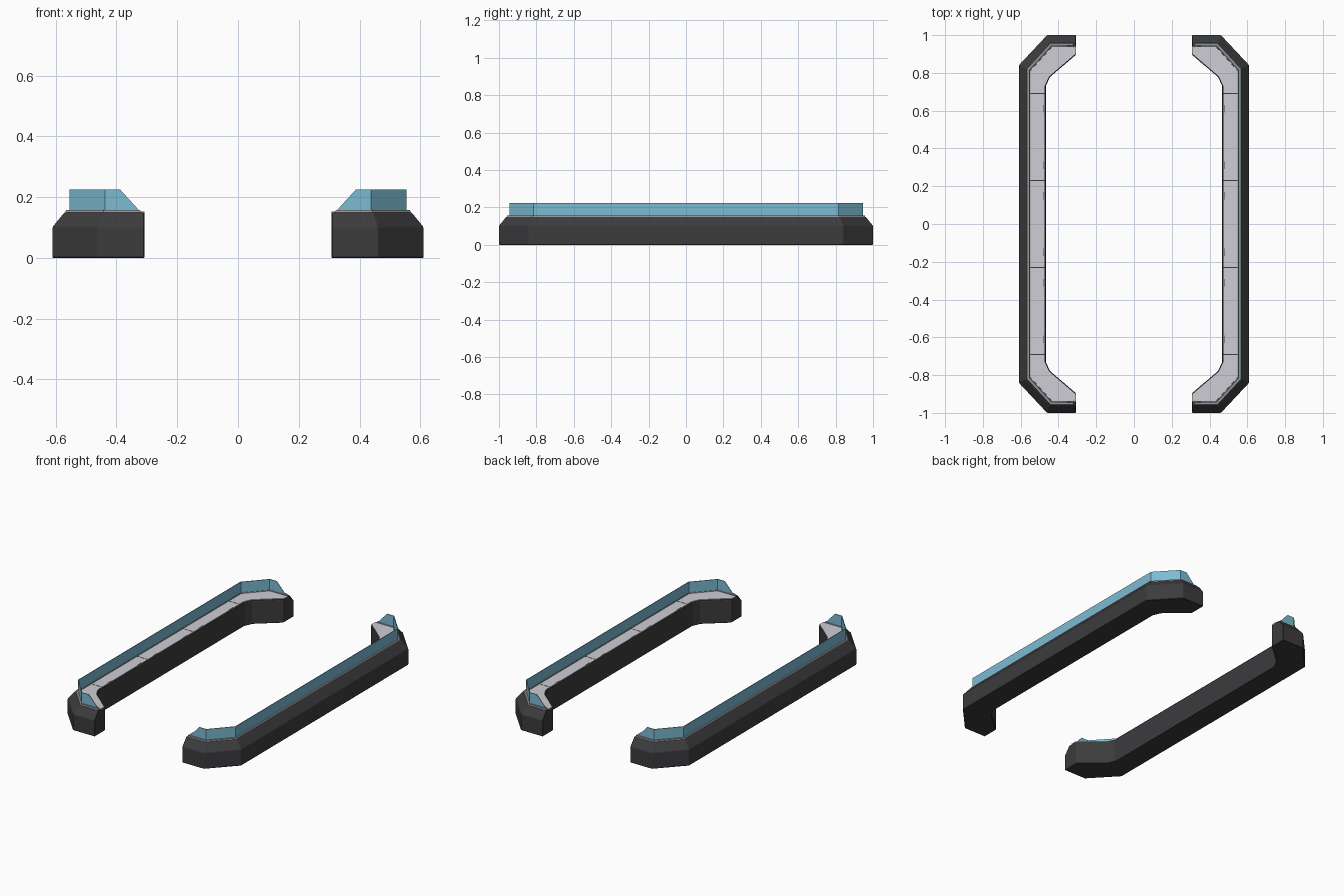
import bpy, bmesh

if "Cube" in bpy.data.objects:
    bpy.data.objects.remove(bpy.data.objects["Cube"])

def material(name, color):
    m = bpy.data.materials.new(name)
    m.diffuse_color = color
    m.use_nodes = True
    m.node_tree.nodes["Principled BSDF"].inputs["Base Color"].default_value = m.diffuse_color
    return m

DARK = material("dark_metal", (0.045, 0.045, 0.048, 1))
LIGHT = material("light_grey", (0.62, 0.61, 0.66, 1))
RIM = material("rim_grey", (0.3, 0.3, 0.32, 1))
GLASS = material("blue_glass", (0.2, 0.5, 0.65, 0.6))

# Plan of the +x, +y quarter: (point, mitred offset direction) from tip to long side
OUTER = [((0.308, 1.0), (0, -1)), ((0.46, 1.0), (-0.41, -1)), ((0.61, 0.84), (-1, -0.43))]
INNER = [((0.308, 0.895), (0, 1.34)), ((0.445, 0.778), (0.79, 0.6)), ((0.467, 0.73), (1, 0.24))]

def plan(side, inset):
    """Six plan points of one rail, front tip to back tip, moved inward by inset."""
    half = [(p[0] + d[0] * inset, p[1] + d[1] * inset) for p, d in side]
    return [(x, -y) for x, y in half] + [(x, y) for x, y in reversed(half)]

def finish(bm, name, mat, bevel=0):
    bmesh.ops.recalc_face_normals(bm, faces=bm.faces[:])
    me = bpy.data.meshes.new(name)
    bm.to_mesh(me)
    bm.free()
    ob = bpy.data.objects.new(name, me)
    bpy.context.collection.objects.link(ob)
    me.materials.append(mat)
    if bevel:
        b = ob.modifiers.new("bevel", 'BEVEL')
        b.width = bevel
        b.segments = 1
        b.limit_method = 'ANGLE'
    m = ob.modifiers.new("mirror", 'MIRROR')
    m.use_mirror_merge = False
    return ob

def loft(name, profile, mat, bevel=0, tips=None):
    """Sweep a closed profile of (side, inset, z) along the rail; tips gives end x per point."""
    bm = bmesh.new()
    cols = []
    for i, (side, inset, z) in enumerate(profile):
        pts = plan(side, inset)
        if tips:
            pts[0] = (tips[i], pts[0][1])
            pts[-1] = (tips[i], pts[-1][1])
        cols.append([bm.verts.new((x, y, z)) for x, y in pts])
    n = len(cols)
    for a in range(n):
        b = (a + 1) % n
        for k in range(5):
            bm.faces.new((cols[a][k], cols[a][k + 1], cols[b][k + 1], cols[b][k]))
    for k in (0, 5):
        bm.faces.new([c[k] for c in cols])
    return finish(bm, name, mat, bevel)

# Dark chamfered body
loft("rail_body", [(OUTER, 0, 0), (OUTER, 0, 0.102), (OUTER, 0.036, 0.146),
                   (OUTER, 0.04, 0.15), (INNER, 0.003, 0.15), (INNER, 0, 0.146),
                   (INNER, 0, 0)], DARK, 0.003)

# Raised rim holding the glass
loft("glass_rim", [(OUTER, 0.041, 0.148), (OUTER, 0.044, 0.157),
                   (OUTER, 0.062, 0.157), (OUTER, 0.064, 0.148)], RIM,
     tips=[0.315, 0.322, 0.322, 0.315])

# Light deck
loft("deck", [(OUTER, 0.06, 0.148), (OUTER, 0.06, 0.153),
              (INNER, 0.006, 0.153), (INNER, 0.006, 0.148)], LIGHT)

# Glass screen with slanted ends
loft("glass_screen", [(OUTER, 0.055, 0.156), (OUTER, 0.055, 0.225),
                      (OUTER, 0.059, 0.225), (OUTER, 0.059, 0.156)], GLASS,
     tips=[0.325, 0.388, 0.388, 0.325])

def boxes(name, items, mat):
    bm = bmesh.new()
    for c, s in items:
        r = bmesh.ops.create_cube(bm, size=1)
        bmesh.ops.scale(bm, vec=s, verts=r["verts"])
        bmesh.ops.translate(bm, vec=c, verts=r["verts"])
    return finish(bm, name, mat)

# Deck joints and small edge slots
boxes("deck_joints", [((0.51, y, 0.1525), (0.074, 0.005, 0.002))
                      for y in (-0.69, -0.23, 0.23, 0.69)], DARK)
boxes("edge_slots", [((0.478, s * y, 0.1525), (0.004, 0.04, 0.002))
                     for s in (-1, 1) for y in (0.15, 0.31, 0.61)], DARK)
